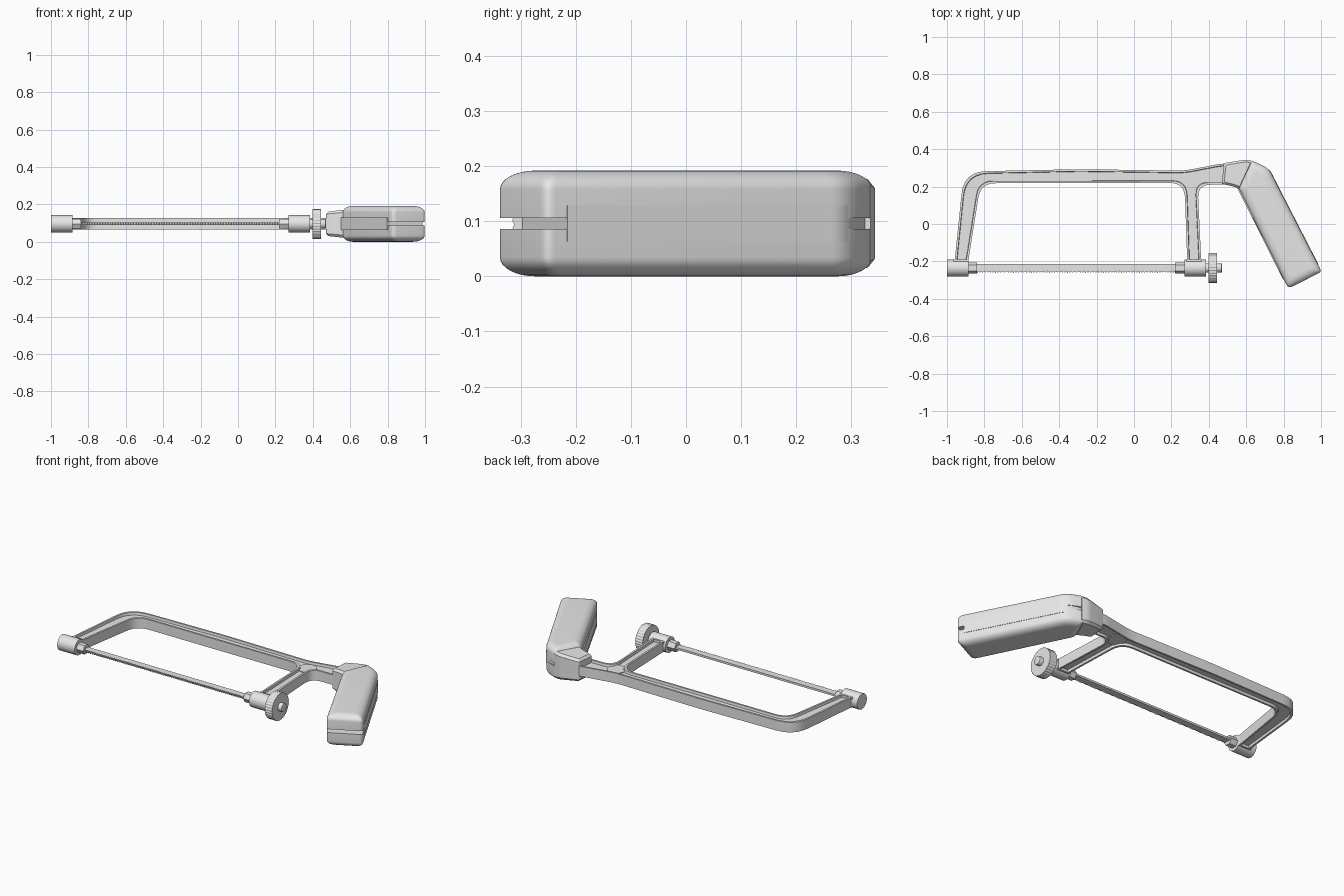
import bpy, bmesh, math
from mathutils import Matrix, Vector

cube = bpy.data.objects.get("Cube")
if cube:
    bpy.data.objects.remove(cube)

MID = 0.096       # height of the middle plane
AXIS_Y = -0.235   # line of the blade and its clamps

steel = bpy.data.materials.new("light grey")
steel.use_nodes = True
GREY = (0.8, 0.8, 0.8, 1)
steel.diffuse_color = GREY
steel.node_tree.nodes["Principled BSDF"].inputs["Base Color"].default_value = GREY


def finish(name, bm, angle=30):
    bmesh.ops.recalc_face_normals(bm, faces=bm.faces)
    mesh = bpy.data.meshes.new(name)
    bm.to_mesh(mesh)
    bm.free()
    mesh.materials.append(steel)
    obj = bpy.data.objects.new(name, mesh)
    bpy.context.collection.objects.link(obj)
    bpy.ops.object.select_all(action="DESELECT")
    obj.select_set(True)
    bpy.context.view_layer.objects.active = obj
    bpy.ops.object.shade_smooth_by_angle(angle=math.radians(angle))


def outline(corners, inset, segments=6):
    """Clockwise (x, y, trim) corners moved inwards, then softened by trim."""
    pts = [Vector(c[:2]) for c in corners]
    moved = []
    for i, p in enumerate(pts):
        d1 = (p - pts[i - 1]).normalized()
        d2 = (pts[(i + 1) % len(pts)] - p).normalized()
        n1, n2 = Vector((d1.y, -d1.x)), Vector((d2.y, -d2.x))
        moved.append(p + (n1 + n2) * (inset / (1 + n1.dot(n2))))
    out = []
    for i, p in enumerate(moved):
        trim = corners[i][2]
        if not trim:
            out.append(p)
            continue
        a, b = moved[i - 1], moved[(i + 1) % len(moved)]
        a = p + (a - p).normalized() * min(trim, (a - p).length * 0.48)
        b = p + (b - p).normalized() * min(trim, (b - p).length * 0.48)
        for k in range(segments + 1):
            s = k / segments
            out.append(a.lerp(p, s).lerp(p.lerp(b, s), s))
    return out


def loft(corners, levels):
    """Solid through (inset, height from the middle) copies of an outline."""
    bm = bmesh.new()
    rings = [[bm.verts.new((p.x, p.y, MID + z)) for p in outline(corners, inset)]
             for inset, z in levels]
    bm.faces.new(rings[0])
    bm.faces.new(rings[-1])
    for low, high in zip(rings, rings[1:]):
        for i in range(len(low)):
            bm.faces.new((low[i - 1], low[i], high[i], high[i - 1]))
    return bm


def plate(half):
    return [(0, -half), (0, half)]


def rod(name, x0, x1, radius, sides=32, bevel=0.0, grooves=0.0):
    """Cylinder along x on the blade line, optionally knurled or bevelled."""
    bm = bmesh.new()
    bmesh.ops.create_cone(bm, cap_ends=True, segments=sides, radius1=radius,
                          radius2=radius, depth=x1 - x0)
    if grooves:
        for v in bm.verts:
            step = round(math.atan2(v.co.y, v.co.x) / math.tau * sides)
            if step % 4 < 2:
                v.co.xy *= 1 - grooves
    if bevel:
        rims = [e for f in bm.faces if len(f.verts) > 4 for e in f.edges]
        bmesh.ops.bevel(bm, geom=rims, offset=bevel, segments=2, profile=0.5,
                        affect="EDGES")
    bm.transform(Matrix.Translation(((x0 + x1) / 2, AXIS_Y, MID))
                 @ Matrix.Rotation(math.pi / 2, 4, "Y"))
    finish(name, bm)


# Bow frame with raised rims around a recessed web
frame = [
    (-0.96, -0.21, 0), (-0.91, 0.28, 0.12), (-0.29, 0.293, 0.04),
    (0.27, 0.285, 0.05), (0.46, 0.322, 0.03), (0.54, 0.325, 0), (0.54, 0.21, 0),
    (0.34, 0.21, 0.07), (0.36, -0.21, 0), (0.285, -0.21, 0),
    (0.27, 0.22, 0.08), (-0.29, 0.218, 0.04), (-0.82, 0.218, 0.08), (-0.888, -0.21, 0)]
rim = [(0, 0.03), (0.011, 0.03), (0.013, 0.015)]
finish("bow_frame", loft(frame, [(i, -z) for i, z in reversed(rim)] + rim))

# Low round boss where the bow meets the front post
boss = [(0.305 + 0.052 * math.cos(a), 0.22 + 0.052 * math.sin(a), 0)
        for a in (-math.tau * i / 32 for i in range(32))]
finish("frame_boss", loft(boss, plate(0.019)))

# Feet joining the frame to the clamps
for name, x in (("far_foot", -0.925), ("near_foot", 0.322)):
    foot = [(x - 0.04, -0.225, 0), (x - 0.04, -0.19, 0),
            (x + 0.04, -0.19, 0), (x + 0.04, -0.225, 0)]
    finish(name, loft(foot, plate(0.03)))

# Clamps, nuts and tension knob
rod("far_clamp", -1.0, -0.885, 0.046)
rod("far_nut", -0.89, -0.84, 0.03, sides=6)
rod("near_nut", 0.22, 0.275, 0.03, sides=6)
rod("near_clamp", 0.27, 0.385, 0.046)
rod("tension_screw", 0.38, 0.47, 0.025, bevel=0.004)
rod("tension_knob", 0.397, 0.445, 0.08, sides=128, grooves=0.03)

# Toothed blade
TEETH, START, END = 80, -0.86, 0.24
pitch = (END - START) / TEETH
blade = [(START, -0.215, 0), (END, -0.215, 0), (END, -0.252, 0)]
for i in reversed(range(TEETH)):
    blade += [(START + (i + 0.8) * pitch, -0.261, 0), (START + i * pitch, -0.252, 0)]
finish("blade", loft(blade, plate(0.006)))

# Grip: two rounded scales with a thin gap between them
grip = [(0.625, 0.34, 0.01), (0.72, 0.30, 0.06), (0.752, 0.235, 0.03),
        (1.004, -0.255, 0.02), (0.825, -0.345, 0.025), (0.56, 0.19, 0.01)]
crown = [(0, 0.01)]
for i in range(9):
    a = math.pi / 2 * i / 8
    crown.append((0.048 * (1 - math.cos(a)), 0.062 + 0.034 * (math.sin(a))  - 0.0))
crown = [(inset, min(z, 0.096)) for inset, z in crown]
for name, side in (("upper_scale", 1), ("lower_scale", -1)):
    finish(name, loft(grip, [(inset, z * side) for inset, z in crown]), 40)

# Tang held between the scales, short of the butt end
tang = [(0.60, 0.335, 0), (0.722, 0.301, 0.06), (0.754, 0.236, 0.03),
        (0.986, -0.215, 0), (0.797, -0.298, 0), (0.552, 0.192, 0)]
finish("tang", loft(tang, plate(0.033)))

# Collar that flares from the frame into the grip
collar = [(0.47, 0.215, 0.01), (0.48, 0.325, 0.01), (0.60, 0.345, 0.02),
          (0.64, 0.335, 0), (0.57, 0.185, 0), (0.535, 0.2, 0.02)]
bm = loft(collar, [(0.012, -0.064), (0, -0.052), (0, 0.052), (0.012, 0.064)])
for v in bm.verts:
    flare = 1 + 0.3 * max(0.0, (v.co.x - 0.47) / 0.17)
    v.co.z = MID + (v.co.z - MID) * flare
finish("collar", bm)
